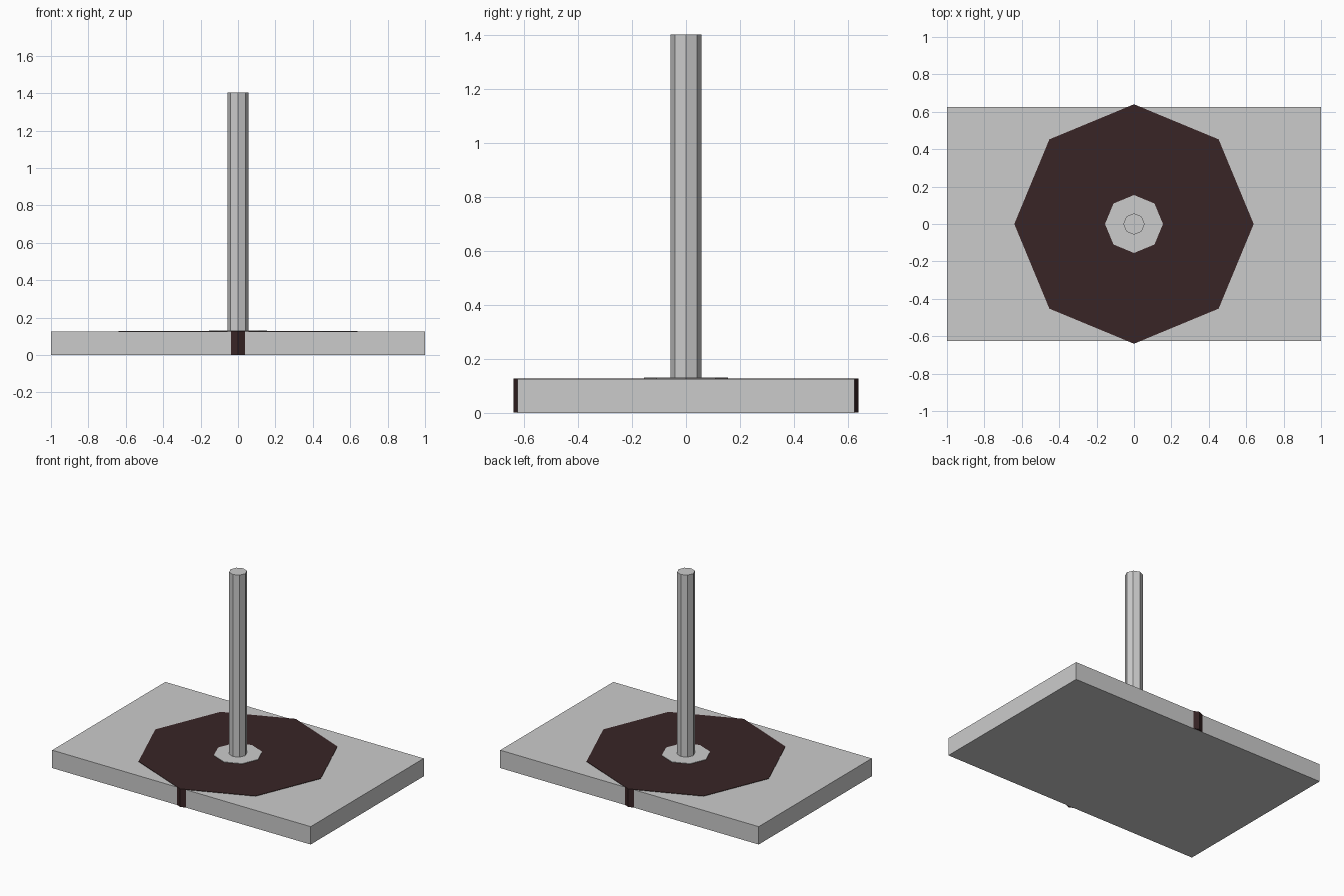
import bpy

cube = bpy.data.objects.get("Cube")
if cube:
    bpy.data.objects.remove(cube, do_unlink=True)


def make_material(name, color):
    mat = bpy.data.materials.new(name)
    mat.use_nodes = True
    mat.diffuse_color = color
    mat.node_tree.nodes["Principled BSDF"].inputs["Base Color"].default_value = color
    return mat


light_grey = make_material("light grey", (0.60, 0.60, 0.60, 1))
dark_brown = make_material("dark brown", (0.04, 0.018, 0.019, 1))


def octagon(name, radius, bottom, top, mat):
    """Eight-sided prism with corners on the x and y axes."""
    bpy.ops.mesh.primitive_cylinder_add(
        vertices=8, radius=radius, depth=top - bottom,
        location=(0, 0, (bottom + top) / 2))
    obj = bpy.context.object
    obj.name = name
    obj.data.materials.append(mat)
    return obj


# Rectangular slab
bpy.ops.mesh.primitive_cube_add(size=1, location=(0, 0, 0.0625))
base = bpy.context.object
base.name = "base_slab"
base.dimensions = (2, 1.25, 0.125)
bpy.ops.object.transform_apply(location=False, rotation=False, scale=True)
base.data.materials.append(light_grey)

# Dark octagon set through the slab, its tips showing front and back
octagon("dark_disc", 0.64, 0.001, 0.128, dark_brown)

# Collar and upright post
octagon("post_collar", 0.155, 0.1, 0.131, light_grey)
octagon("post", 0.057, 0.1, 1.404, light_grey)
